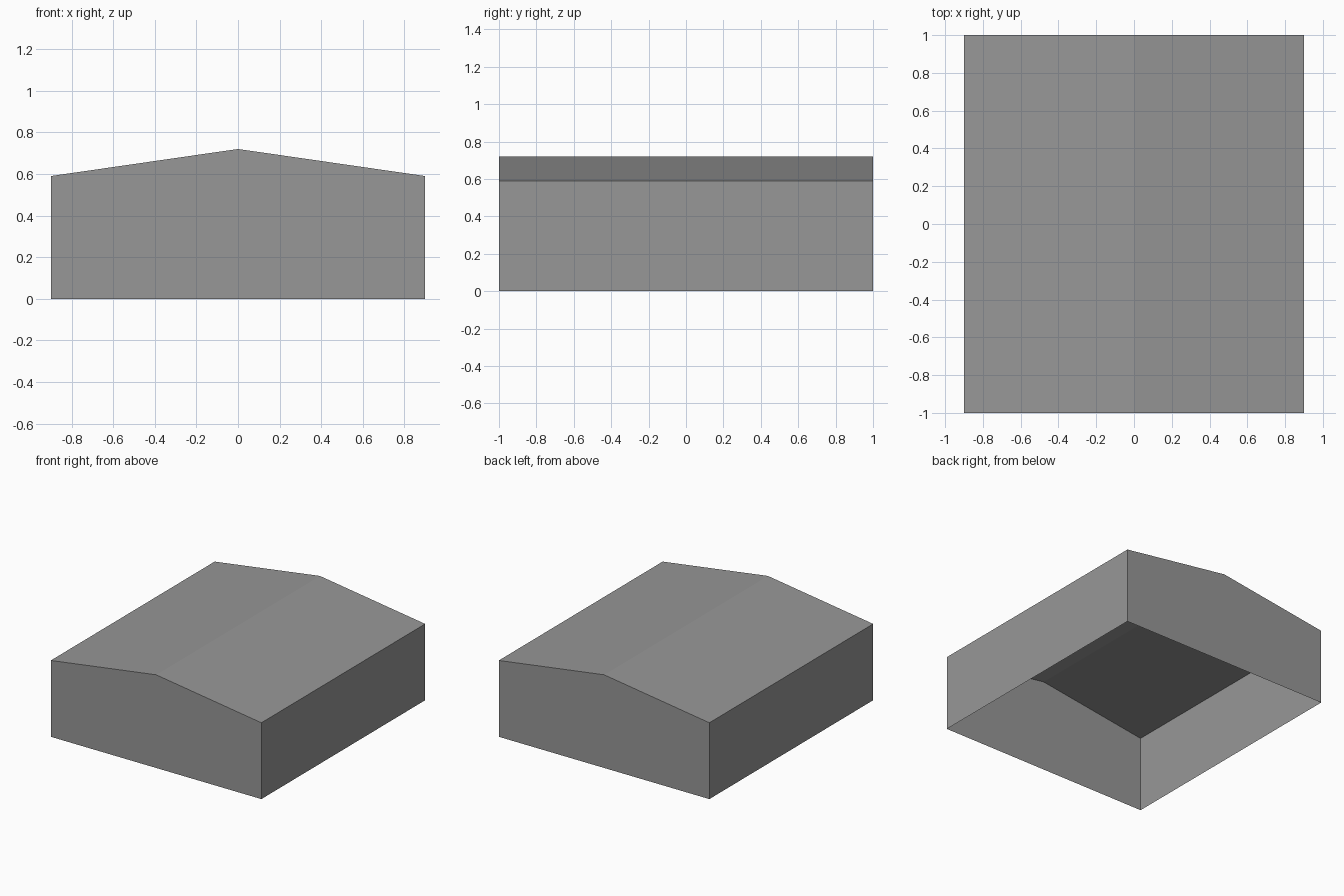
import bpy
import bmesh

if "Cube" in bpy.data.objects:
    bpy.data.objects.remove(bpy.data.objects["Cube"])

HALF_W, HALF_D = 0.90, 1.00
EAVE, RIDGE = 0.59, 0.72

grey = bpy.data.materials.new("plain grey")
grey.diffuse_color = (0.31, 0.31, 0.31, 1.0)
grey.use_nodes = True
grey.node_tree.nodes["Principled BSDF"].inputs["Base Color"].default_value = grey.diffuse_color

# Gabled shell: front outline extruded to the back, open underneath
outline = [(-HALF_W, 0), (HALF_W, 0), (HALF_W, EAVE), (0, RIDGE), (-HALF_W, EAVE)]
bm = bmesh.new()
front = bm.faces.new([bm.verts.new((x, -HALF_D, z)) for x, z in outline])
extruded = bmesh.ops.extrude_face_region(bm, geom=[front], use_keep_orig=True)
back_verts = [g for g in extruded["geom"] if isinstance(g, bmesh.types.BMVert)]
bmesh.ops.translate(bm, verts=back_verts, vec=(0, 2 * HALF_D, 0))
bmesh.ops.recalc_face_normals(bm, faces=bm.faces)

# Remove the floor
floor = [f for f in bm.faces if all(v.co.z < 0.001 for v in f.verts)]
bmesh.ops.delete(bm, geom=floor, context='FACES_ONLY')

mesh = bpy.data.meshes.new("gabled_shell")
bm.to_mesh(mesh)
bm.free()
mesh.materials.append(grey)
shell = bpy.data.objects.new("gabled_shell", mesh)
bpy.context.collection.objects.link(shell)
